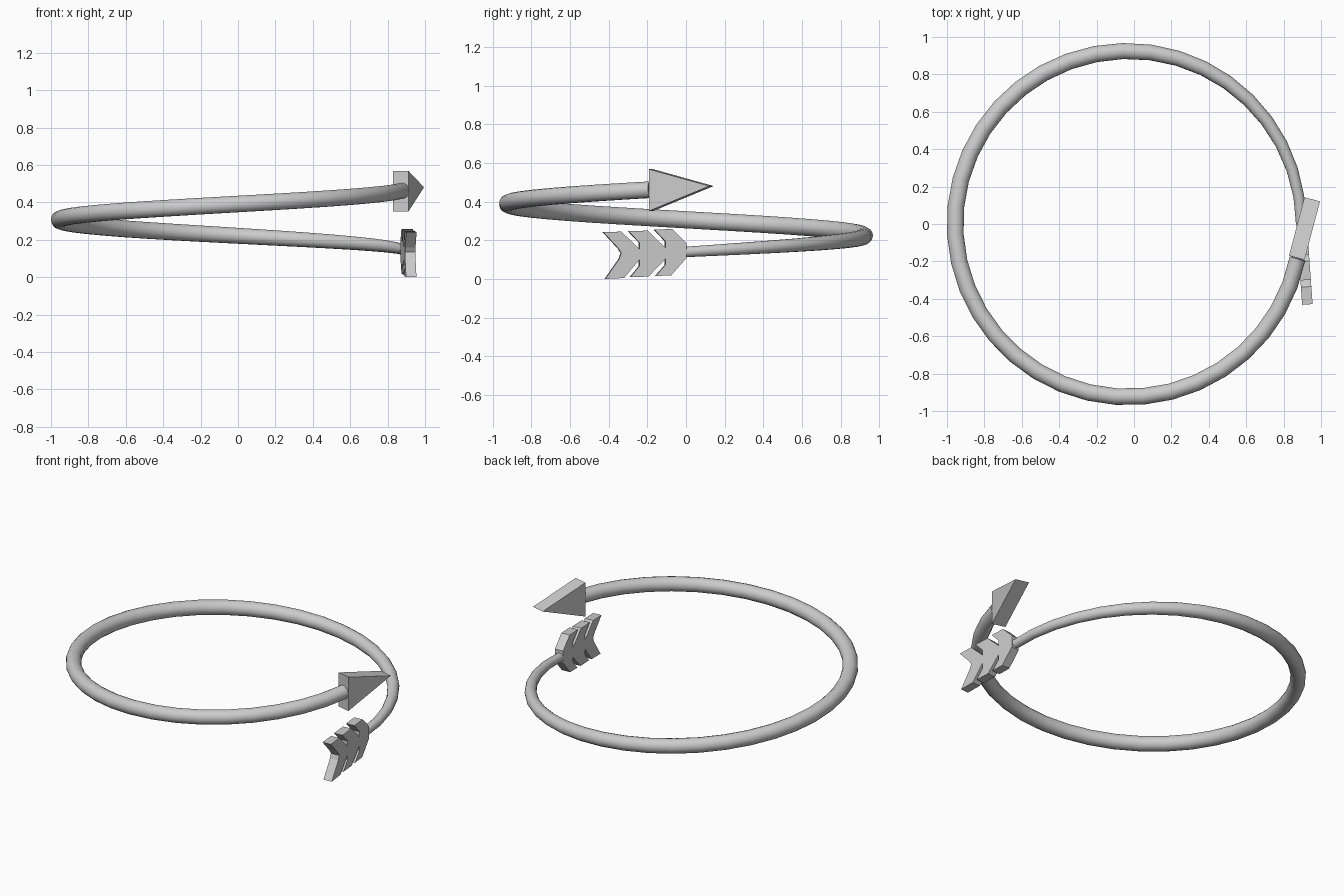
import bpy, bmesh, math
from mathutils import Vector

if "Cube" in bpy.data.objects:
    bpy.data.objects.remove(bpy.data.objects["Cube"])

R, CX = 0.925, -0.032      # ring radius and centre
SEGS, SWEEP = 38, math.radians(348.5)


def extrude_profile(name, pts, centre_x, half, slope):
    """Plate from a (y, z) outline, with thickness along x, leaning with slope dx/dy."""
    n = Vector((1, -slope, 0)).normalized() * half
    bm = bmesh.new()
    a = [bm.verts.new(Vector((centre_x + slope * y, y, z)) - n) for y, z in pts]
    face = bm.faces.new(a)
    ext = bmesh.ops.extrude_face_region(bm, geom=[face])
    moved = [v for v in ext["geom"] if isinstance(v, bmesh.types.BMVert)]
    bmesh.ops.translate(bm, verts=moved, vec=n * 2)
    # Close the starting side if the extrusion removed it
    if not any(set(f.verts) == set(a) for f in bm.faces):
        bm.faces.new(a)
    bmesh.ops.recalc_face_normals(bm, faces=bm.faces)
    me = bpy.data.meshes.new(name)
    bm.to_mesh(me)
    bm.free()
    ob = bpy.data.objects.new(name, me)
    bpy.context.collection.objects.link(ob)
    return ob


# Shaft: one rising turn, thinner towards the feathers
cu = bpy.data.curves.new("shaft", "CURVE")
cu.dimensions = "3D"
cu.bevel_depth = 1.0
cu.bevel_resolution = 6
cu.use_fill_caps = True
sp = cu.splines.new("POLY")
sp.points.add(SEGS)
for i, p in enumerate(sp.points):
    t = i / SEGS
    a = SWEEP * t
    p.co = (CX + R * math.cos(a), R * math.sin(a), 0.14 + 0.322 * t, 1)
    k = min(1, t / 0.38)
    p.radius = 0.027 + 0.018 * math.sin(k * math.pi / 2) - 0.002 * max(0, t - 0.7) / 0.3
sp.use_smooth = True
shaft = bpy.data.objects.new("shaft", cu)
bpy.context.collection.objects.link(shaft)

# Arrowhead: triangular wedge following the ring's direction
extrude_profile("arrowhead", [(-0.18, 0.352), (0.132, 0.481), (-0.18, 0.568)],
                0.918, 0.043, 0.265)

# Feathers: three linked chevrons
upper = [(0, 0.185), (-0.073, 0.258), (-0.166, 0.256), (-0.108, 0.194), (-0.108, 0.161),
         (-0.20, 0.25), (-0.30, 0.248), (-0.243, 0.188), (-0.243, 0.155),
         (-0.336, 0.245), (-0.43, 0.242), (-0.352, 0.158)]
lower = [(-0.337, 0.134), (-0.347, 0.105), (-0.42, 0.0), (-0.322, 0.005), (-0.243, 0.1),
         (-0.243, 0.067), (-0.29, 0.01), (-0.196, 0.012), (-0.108, 0.104),
         (-0.108, 0.073), (-0.16, 0.015), (-0.078, 0.019), (0, 0.108)]
extrude_profile("feathers", upper + lower, 0.896, 0.028, -0.072)
